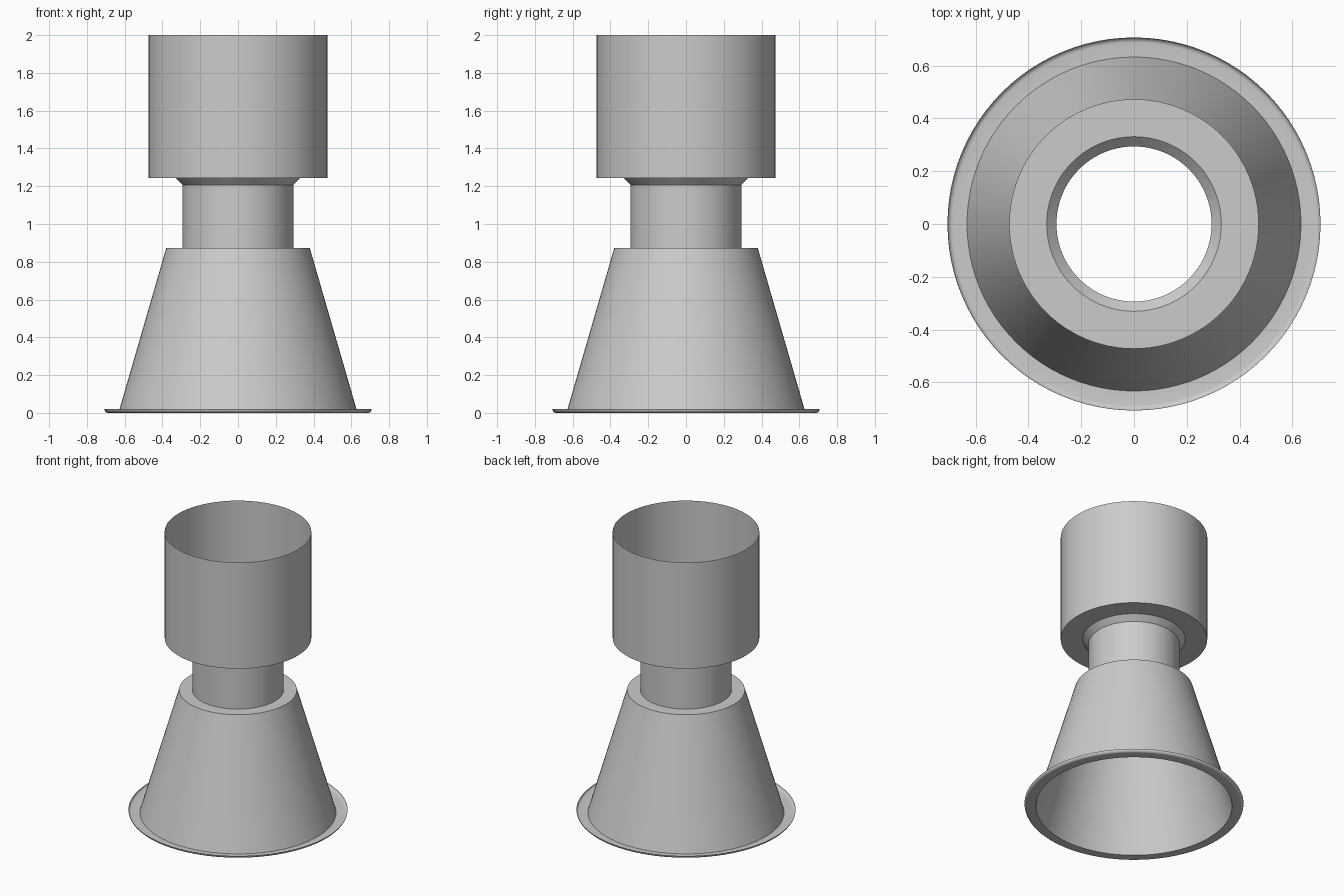
import bpy
import bmesh
from math import cos, sin, tau, radians

SEGMENTS = 96

default_cube = bpy.data.objects.get("Cube")
if default_cube:
    bpy.data.objects.remove(default_cube, do_unlink=True)

# One plain grey for the whole model
grey = bpy.data.materials.new("plain_grey")
grey.use_nodes = True
colour = (0.6, 0.6, 0.6, 1)
grey.diffuse_color = colour
grey.node_tree.nodes["Principled BSDF"].inputs["Base Color"].default_value = colour


def revolve(name, profile):
    """Turn an open (radius, height) profile around z into a thin shell."""
    bm = bmesh.new()
    rings = []
    for radius, height in profile:
        rings.append([bm.verts.new((radius * cos(tau * i / SEGMENTS),
                                    radius * sin(tau * i / SEGMENTS), height))
                      for i in range(SEGMENTS)])
    for lower, upper in zip(rings, rings[1:]):
        for i in range(SEGMENTS):
            j = (i + 1) % SEGMENTS
            bm.faces.new((lower[i], lower[j], upper[j], upper[i]))
    mesh = bpy.data.meshes.new(name)
    bm.to_mesh(mesh)
    bm.free()
    mesh.materials.append(grey)
    obj = bpy.data.objects.new(name, mesh)
    bpy.context.collection.objects.link(obj)
    bpy.ops.object.select_all(action='DESELECT')
    obj.select_set(True)
    bpy.context.view_layer.objects.active = obj
    bpy.ops.object.shade_smooth_by_angle(angle=radians(30))
    return obj


# Flat foot flange with a rounded, upturned lip
lip = 0.02
lip_curve = [(0.687 + lip * cos(a), lip - lip * sin(a))
             for a in (tau / 4 * k / 5 for k in range(6))]
revolve("foot_flange", lip_curve + [(0.633, 0)])

# Flared skirt with the flat shoulder on top
revolve("flared_skirt", [(0.633, 0), (0.38, 0.873), (0.294, 0.873)])

# Straight neck tube
revolve("neck", [(0.294, 0.873), (0.294, 1.207)])

# Open cup: chamfered throat, flat floor and straight wall
revolve("upper_cup", [(0.294, 1.207), (0.331, 1.244), (0.473, 1.244), (0.473, 2)])
